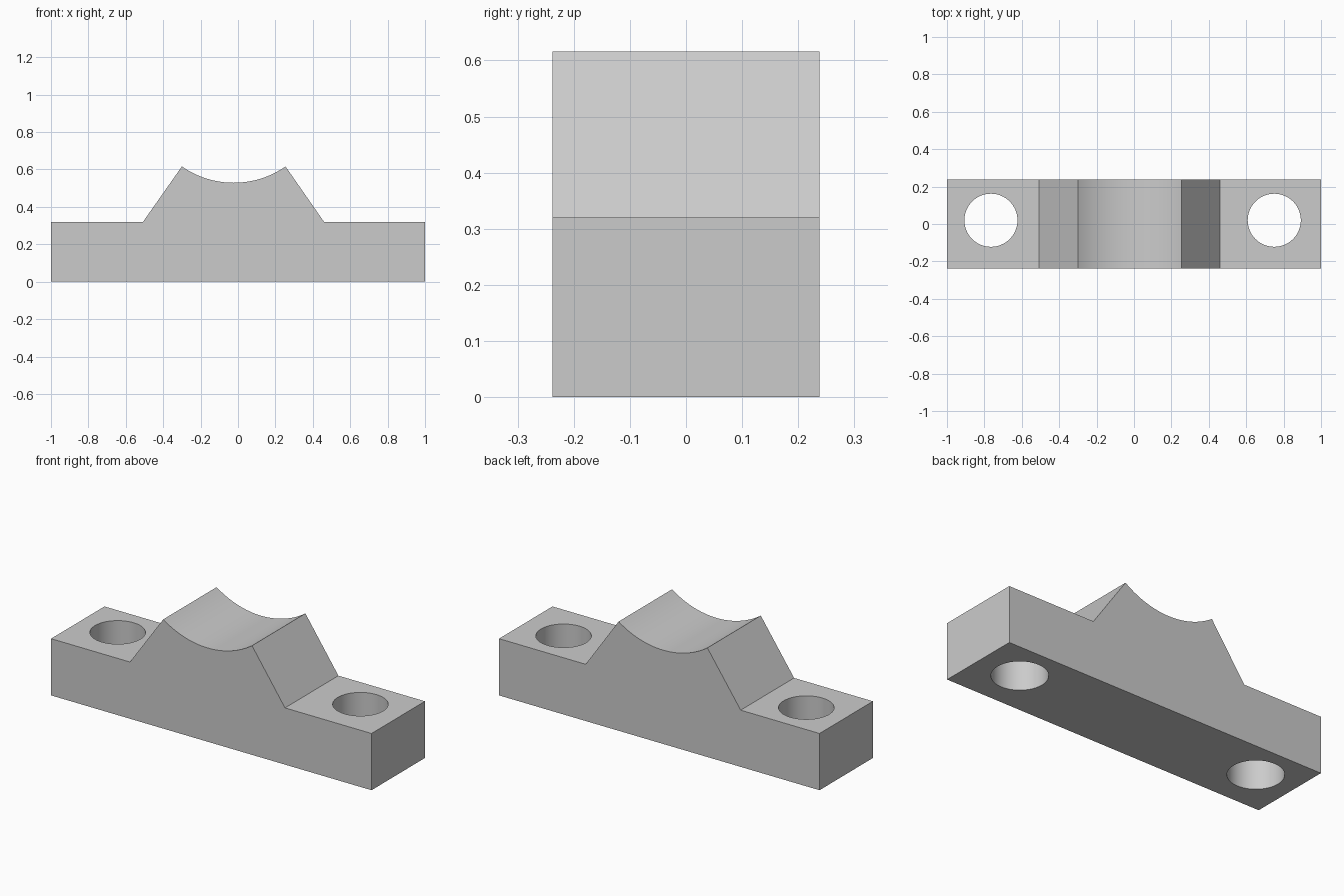
import bpy
import bmesh
import math

if "Cube" in bpy.data.objects:
    bpy.data.objects.remove(bpy.data.objects["Cube"], do_unlink=True)

HALF_DEPTH = 0.238
BASE_TOP = 0.32
PEAK = 0.616

# Single grey material
grey = bpy.data.materials.new("plain grey")
grey.use_nodes = True
colour = (0.6, 0.6, 0.6, 1)
grey.diffuse_color = colour
grey.node_tree.nodes["Principled BSDF"].inputs["Base Color"].default_value = colour


def arc(left, right, z_ends, sag, steps):
    """Points of a hollow arc from left to right, sagging below z_ends."""
    half = (right - left) / 2
    radius = (half * half + sag * sag) / (2 * sag)
    centre_x = (left + right) / 2
    centre_z = z_ends - sag + radius
    spread = math.asin(half / radius)
    angles = [spread * (2 * i / steps - 1) for i in range(steps + 1)]
    return [(centre_x + radius * math.sin(a), centre_z - radius * math.cos(a))
            for a in angles]


def extrude_profile(name, points):
    """Solid from an x-z outline, extruded along y."""
    bm = bmesh.new()
    face = bm.faces.new([bm.verts.new((x, -HALF_DEPTH, z)) for x, z in points])
    result = bmesh.ops.extrude_face_region(bm, geom=[face])
    moved = [v for v in result["geom"] if isinstance(v, bmesh.types.BMVert)]
    bmesh.ops.translate(bm, verts=moved, vec=(0, 2 * HALF_DEPTH, 0))
    bmesh.ops.recalc_face_normals(bm, faces=bm.faces)
    mesh = bpy.data.meshes.new(name)
    bm.to_mesh(mesh)
    bm.free()
    obj = bpy.data.objects.new(name, mesh)
    bpy.context.collection.objects.link(obj)
    return obj


# Bracket body with a raised, hollowed saddle
outline = [(-1, 0), (-1, BASE_TOP), (-0.508, BASE_TOP)]
outline += arc(-0.3, 0.254, PEAK, 0.087, 32)
outline += [(0.46, BASE_TOP), (1, BASE_TOP), (1, 0)]
body = extrude_profile("saddle_bracket", outline)
body.data.materials.append(grey)

# Bolt holes through both feet
for x in (-0.765, 0.75):
    bpy.ops.mesh.primitive_cylinder_add(vertices=64, radius=0.142, depth=1,
                                        location=(x, 0.02, 0.2))
    cutter = bpy.context.object
    cutter.name = "bolt_hole_cutter"
    cutter.hide_render = True
    cutter.data.materials.append(grey)
    cut = body.modifiers.new("bolt_hole", "BOOLEAN")
    cut.operation = "DIFFERENCE"
    cut.solver = "EXACT"
    cut.object = cutter
    bpy.ops.object.select_all(action="DESELECT")
    bpy.context.view_layer.objects.active = body
    body.select_set(True)
    bpy.ops.object.modifier_apply(modifier=cut.name)
    bpy.data.objects.remove(cutter, do_unlink=True)

bpy.ops.object.shade_smooth_by_angle(angle=math.radians(30))
